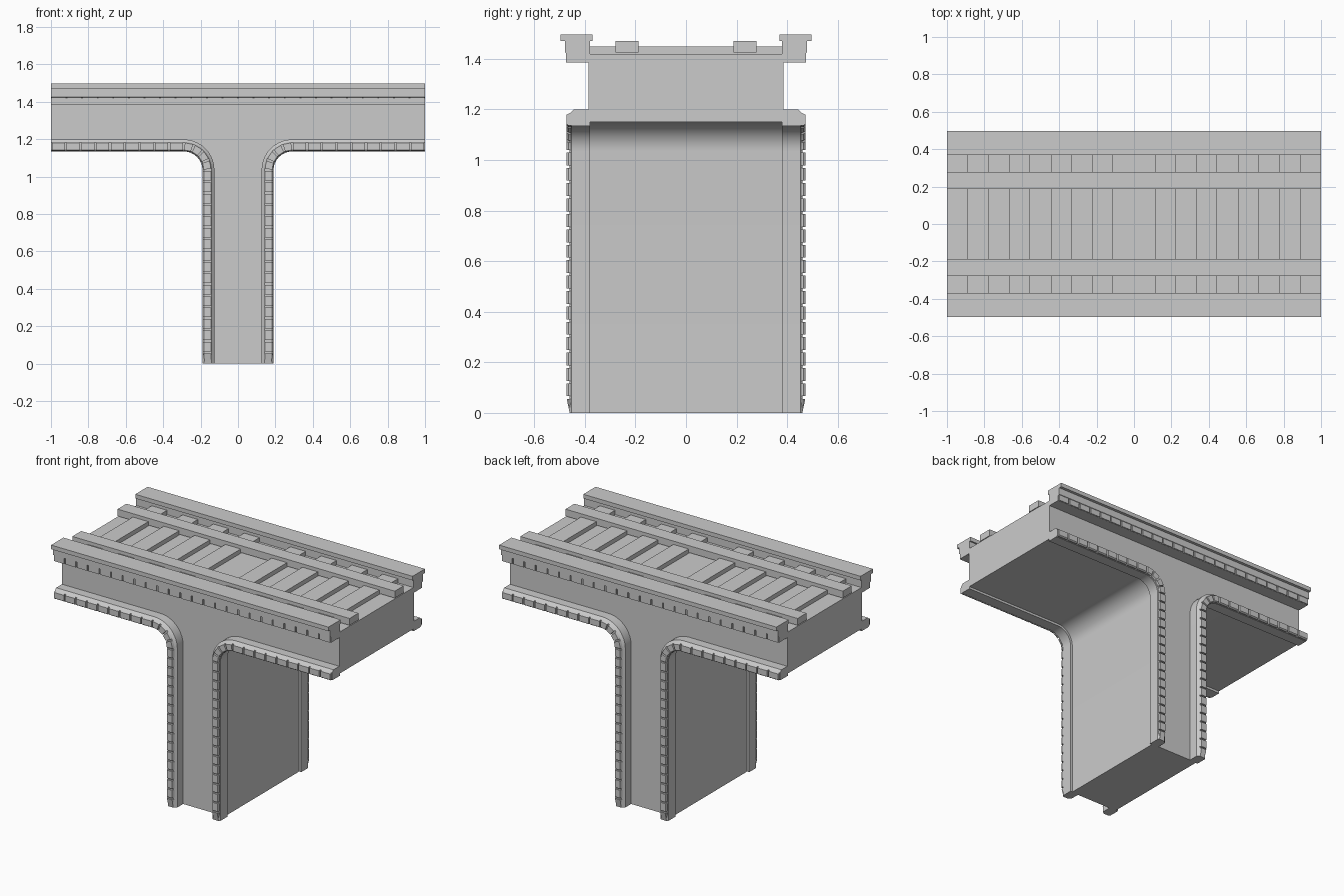
import bpy, bmesh, math

cube = bpy.data.objects.get("Cube")
if cube:
    bpy.data.objects.remove(cube, do_unlink=True)

stone = bpy.data.materials.new("grey_stone")
stone.use_nodes = True
GREY = (0.6, 0.6, 0.6, 1)
stone.diffuse_color = GREY
stone.node_tree.nodes["Principled BSDF"].inputs["Base Color"].default_value = GREY

# Arch corner between pier and deck
CX, CZ, RADIUS = 0.29, 1.035, 0.1
MID = RADIUS + 0.03
ARC = MID * math.pi / 2
TOTAL = CZ + ARC + (1 - CX)


def finish(name, bm, mirror=""):
    """Turn a bmesh into an object, mirrored over the named axes."""
    bmesh.ops.recalc_face_normals(bm, faces=bm.faces)
    mesh = bpy.data.meshes.new(name)
    bm.to_mesh(mesh)
    bm.free()
    mesh.materials.append(stone)
    ob = bpy.data.objects.new(name, mesh)
    bpy.context.collection.objects.link(ob)
    if mirror:
        mod = ob.modifiers.new("Mirror", "MIRROR")
        mod.use_axis = [a in mirror for a in "xyz"]
    bpy.ops.object.select_all(action="DESELECT")
    ob.select_set(True)
    bpy.context.view_layer.objects.active = ob
    bpy.ops.object.shade_smooth_by_angle(angle=math.radians(30))
    return ob


def loft(bm, rings):
    """Skin closed rings of points and cap both ends."""
    vs = [[bm.verts.new(p) for p in ring] for ring in rings]
    n = len(vs[0])
    for a, b in zip(vs, vs[1:]):
        for i in range(n):
            j = (i + 1) % n
            bm.faces.new((a[i], a[j], b[j], b[i]))
    bm.faces.new(vs[0])
    bm.faces.new(vs[-1])


def box(bm, x0, x1, y0, y1, z0, z1):
    loft(bm, [[(x, y0, z0), (x, y1, z0), (x, y1, z1), (x, y0, z1)] for x in (x0, x1)])


def path_point(s, d):
    """Point at length s up the pier and along the deck, d inside its edge."""
    if s <= CZ:
        return CX - RADIUS - d, s
    if s >= CZ + ARC:
        return CX + s - CZ - ARC, CZ + RADIUS + d
    a = (s - CZ) / MID
    r = RADIUS + d
    return CX - r * math.cos(a), CZ + r * math.sin(a)


def sweep(bm, section, s0, s1):
    stops = [s0] + [CZ + ARC * i / 10 for i in range(11) if s0 < CZ + ARC * i / 10 < s1] + [s1]
    rings = []
    for s in stops:
        ring = []
        for d, y in section:
            x, z = path_point(s, d)
            ring.append((x, y, z))
        rings.append(ring)
    loft(bm, rings)


# Solid T-shaped pier and deck
stops = [0] + [CZ + ARC * i / 10 for i in range(11)] + [TOTAL]
side = [path_point(s, 0.015) for s in stops] + [(1, 1.42)]
outline = side + [(-x, z) for x, z in reversed(side)]
bm = bmesh.new()
loft(bm, [[(x, y, z) for x, z in outline] for y in (-0.385, 0.385)])
finish("pier_and_deck", bm)

# Raised edging that follows the pier and the deck underside
bm = bmesh.new()
sweep(bm, [(0, 0.38), (0, 0.452), (0.008, 0.46), (0.048, 0.46), (0.064, 0.445), (0.064, 0.38)], 0, TOTAL)
finish("arch_edging", bm, "xy")

# Brick row on the edging
bm = bmesh.new()
brick = [(0.001, 0.455), (0.001, 0.464), (0.007, 0.472), (0.045, 0.472), (0.052, 0.455)]
for start, end, count in ((0, CZ, 17), (CZ, CZ + ARC, 4), (CZ + ARC, TOTAL, 9)):
    pitch = (end - start) / count
    for i in range(count):
        sweep(bm, brick, start + i * pitch + 0.005 * (start + i > 0), start + (i + 1) * pitch - 0.005)
# Tapered foot bricks
for v in bm.verts:
    if v.co.z < 0.001:
        v.co.y = min(v.co.y, 0.46)
        v.co.x = min(v.co.x, 0.178)
finish("edging_bricks", bm, "xy")

# Side parapets with overhanging caps
bm = bmesh.new()
parapet = [(0.38, 1.385), (0.468, 1.385), (0.468, 1.42), (0.478, 1.425), (0.478, 1.47),
           (0.497, 1.47), (0.497, 1.497), (0.37, 1.497), (0.37, 1.47), (0.38, 1.47)]
loft(bm, [[(x, y, z) for y, z in parapet] for x in (-1, 1)])
finish("parapet", bm, "y")

# Small blocks under the parapets
bm = bmesh.new()
pitch = 2 / 24
for i in range(24):
    x = -1 + i * pitch
    box(bm, x + 0.005, x + pitch - 0.005, 0.46, 0.475, 1.386, 1.424)
finish("parapet_blocks", bm, "y")

# Sleepers
bm = bmesh.new()
for k in (1, 3, 5, 7):
    box(bm, k / 9, (k + 1) / 9, -0.382, 0.382, 1.41, 1.448)
finish("sleepers", bm, "x")

# Rails
bm = bmesh.new()
box(bm, -1, 1, 0.187, 0.279, 1.425, 1.47)
finish("rail", bm, "y")
